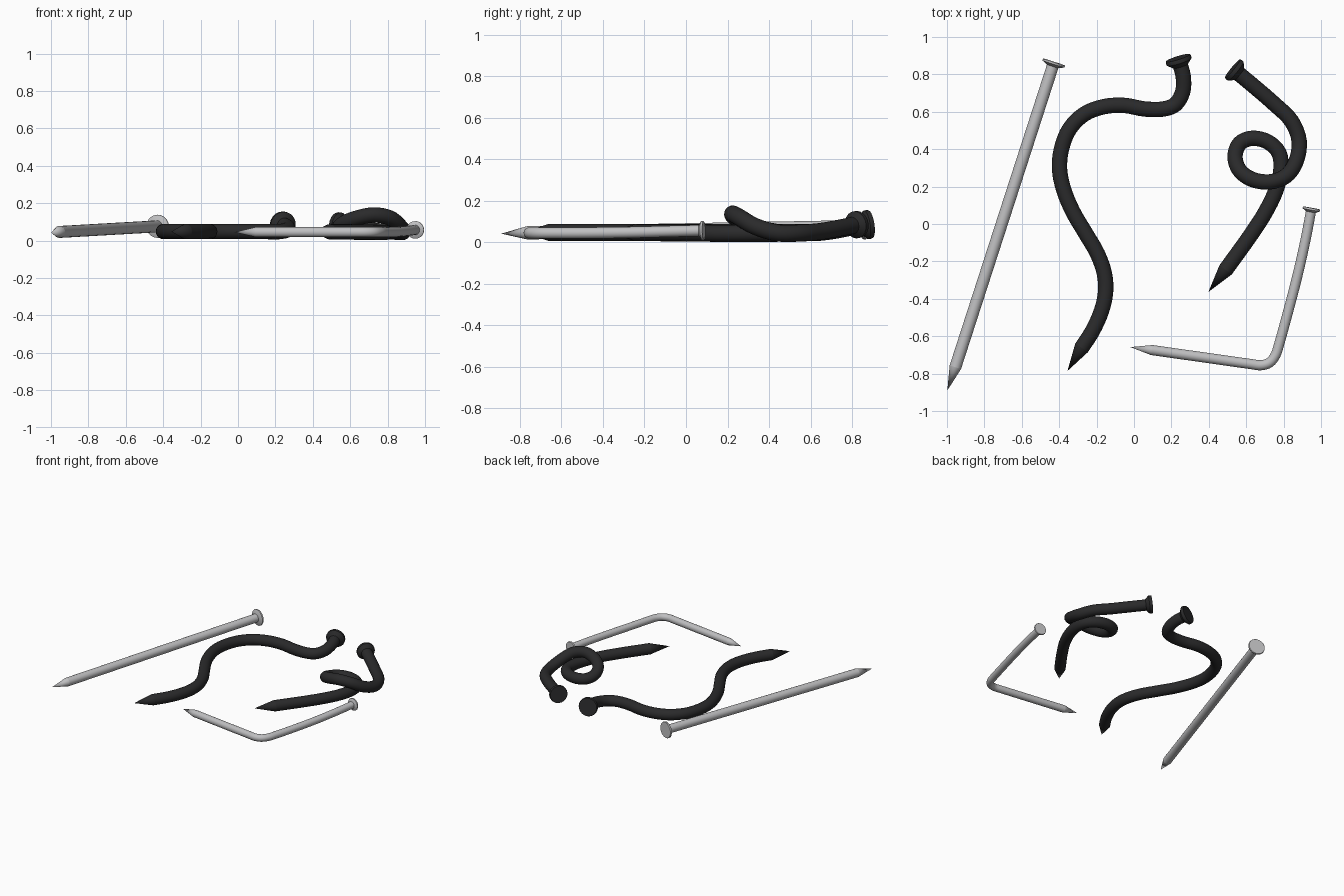
import bpy, bmesh, math
from mathutils import Vector

if "Cube" in bpy.data.objects:
    bpy.data.objects.remove(bpy.data.objects["Cube"])


def material(name, rgb):
    m = bpy.data.materials.new(name)
    m.diffuse_color = (*rgb, 1)
    m.use_nodes = True
    m.node_tree.nodes["Principled BSDF"].inputs["Base Color"].default_value = m.diffuse_color
    return m


steel = material("bright steel", (0.52, 0.52, 0.53))
iron = material("black iron", (0.023, 0.023, 0.024))
SIDES = 20


def spline(points, steps):
    """Centripetal curve through the given points."""
    p = [Vector(q) for q in points]
    p = [2 * p[0] - p[1]] + p + [2 * p[-1] - p[-2]]
    out = []
    for a, b, c, d in zip(p, p[1:], p[2:], p[3:]):
        t0 = 0.0
        t1 = t0 + (b - a).length ** 0.5
        t2 = t1 + (c - b).length ** 0.5
        t3 = t2 + (d - c).length ** 0.5
        for i in range(steps):
            t = t1 + (t2 - t1) * i / steps
            a1 = a.lerp(b, (t - t0) / (t1 - t0))
            a2 = b.lerp(c, (t - t1) / (t2 - t1))
            a3 = c.lerp(d, (t - t2) / (t3 - t2))
            b1 = a1.lerp(a2, (t - t0) / (t2 - t0))
            b2 = a2.lerp(a3, (t - t1) / (t3 - t1))
            out.append(b1.lerp(b2, (t - t1) / (t2 - t1)))
    return out + [p[-2]]


def finish(name, bm, mat, crease=()):
    bmesh.ops.recalc_face_normals(bm, faces=bm.faces)
    for f in bm.faces:
        f.smooth = True
    for e in bm.edges:
        if e in crease or e.calc_face_angle(0) > math.radians(32):
            e.smooth = False
    mesh = bpy.data.meshes.new(name)
    bm.to_mesh(mesh)
    bm.free()
    mesh.materials.append(mat)
    bpy.context.collection.objects.link(bpy.data.objects.new(name, mesh))


def skin(bm, stations):
    """Join rings given as (centre, direction, radius)."""
    rings = []
    for centre, d, r in stations:
        side = d.cross(Vector((0, 0, 1))).normalized()
        up = side.cross(d).normalized()
        rings.append([bm.verts.new(centre + r * (side * math.cos(a) + up * math.sin(a)))
                      for a in (2 * math.pi * i / SIDES for i in range(SIDES))])
    for r0, r1 in zip(rings, rings[1:]):
        for i in range(SIDES):
            j = (i + 1) % SIDES
            bm.faces.new((r0[i], r0[j], r1[j], r1[i]))
    bm.faces.new(rings[0])
    return rings


def nail(name, path, tip, radius, head_radius, head_thick, mat, steps=4):
    pts = spline(path, steps) if len(path) > 2 else [Vector(q) for q in path]
    tip = Vector(tip)
    n = len(pts)
    dirs = [(pts[min(i + 1, n - 1)] - pts[max(i - 1, 0)]).normalized() for i in range(n)]
    # shaft ending in a sharp point
    bm = bmesh.new()
    rings = skin(bm, [(p, d, radius) for p, d in zip(pts, dirs)])
    last = rings[-1]
    point = bm.verts.new(tip)
    for i in range(SIDES):
        bm.faces.new((last[i], last[(i + 1) % SIDES], point))
    rim = {e for e in bm.edges if all(v in last for v in e.verts)}
    finish(name + "_shaft", bm, mat, rim)
    # flat head with a flared underside
    bm = bmesh.new()
    d, c = dirs[0], pts[0]
    rings = skin(bm, [(c - d * head_thick * 0.5, d, head_radius * 0.96),
                      (c - d * head_thick * 0.3, d, head_radius),
                      (c + d * head_thick * 0.15, d, head_radius),
                      (c + d * head_thick * 0.9, d, radius * 0.98)])
    bm.faces.new(rings[-1])
    finish(name + "_head", bm, mat)


# straight nail
nail("straight_nail", [(-0.43, 0.858, 0.076), (-0.955, -0.765, 0.046)],
     (-0.998, -0.89, 0.042), 0.032, 0.062, 0.018, steel)

# nail bent at a corner
nail("bent_nail", [(0.948, 0.078, 0.057), (0.918, -0.08, 0.053), (0.873, -0.28, 0.048),
                   (0.81, -0.52, 0.045), (0.778, -0.635, 0.045), (0.757, -0.70, 0.045),
                   (0.725, -0.741, 0.045), (0.68, -0.755, 0.045), (0.62, -0.748, 0.045),
                   (0.35, -0.71, 0.045), (0.095, -0.674, 0.045)],
     (-0.02, -0.658, 0.045), 0.027, 0.047, 0.016, steel)

# wavy nail
wave = [(0.24, 0.872, 0.085), (0.263, 0.79, 0.072), (0.26, 0.706, 0.056), (0.222, 0.64, 0.048),
        (0.158, 0.615, 0.048), (0.056, 0.615, 0.048), (-0.05, 0.634, 0.048),
        (-0.158, 0.628, 0.048), (-0.265, 0.588, 0.048), (-0.345, 0.508, 0.048),
        (-0.388, 0.40, 0.048), (-0.398, 0.294, 0.048), (-0.377, 0.187, 0.048),
        (-0.329, 0.07, 0.048), (-0.26, -0.048, 0.048), (-0.195, -0.16, 0.048),
        (-0.158, -0.267, 0.048), (-0.152, -0.364, 0.048), (-0.174, -0.465, 0.048),
        (-0.222, -0.572, 0.048), (-0.28, -0.662, 0.048)]
nail("wavy_nail", wave, (-0.356, -0.786, 0.048), 0.041, 0.07, 0.034, iron)

# nail curled into a loop that crosses over itself
loop = [(0.54, 0.82, 0.085), (0.645, 0.733, 0.068), (0.75, 0.642, 0.052), (0.842, 0.55, 0.045),
        (0.883, 0.444, 0.045), (0.865, 0.33, 0.078), (0.81, 0.255, 0.122),
        (0.725, 0.225, 0.137), (0.628, 0.24, 0.118), (0.562, 0.29, 0.09),
        (0.54, 0.364, 0.063), (0.566, 0.432, 0.049), (0.63, 0.458, 0.045),
        (0.714, 0.44, 0.044), (0.775, 0.38, 0.043), (0.785, 0.284, 0.043),
        (0.757, 0.176, 0.043), (0.703, 0.064, 0.045), (0.628, -0.053, 0.046),
        (0.49, -0.245, 0.047)]
nail("looped_nail", loop, (0.398, -0.363, 0.047), 0.041, 0.066, 0.034, iron)
